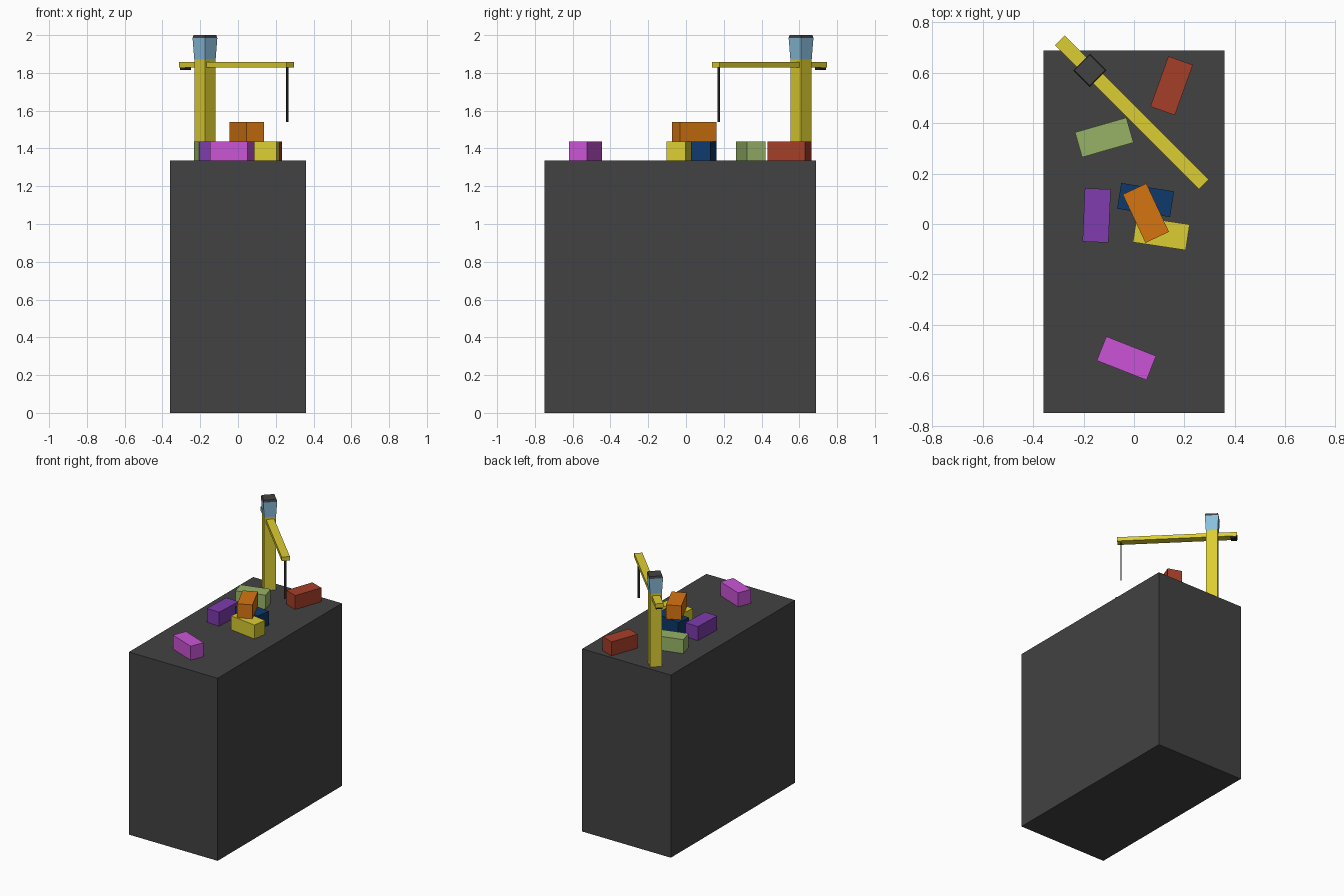
import bpy, bmesh, math
from mathutils import Matrix

if "Cube" in bpy.data.objects:
    bpy.data.objects.remove(bpy.data.objects["Cube"])


def lin(c):
    c /= 255
    return c / 12.92 if c <= 0.04045 else ((c + 0.055) / 1.055) ** 2.4


def mat(name, r, g, b):
    m = bpy.data.materials.new(name)
    m.diffuse_color = (lin(r), lin(g), lin(b), 1)
    m.use_nodes = True
    m.node_tree.nodes["Principled BSDF"].inputs["Base Color"].default_value = m.diffuse_color
    return m


YELLOW = mat("crane yellow", 220, 205, 50)
GREY = mat("dark grey", 66, 66, 66)
BLACK = mat("black", 38, 38, 40)
GLASS = mat("glass blue", 138, 190, 220)
RED = mat("brick red", 165, 62, 40)
GREEN = mat("sage green", 150, 178, 102)
PURPLE = mat("purple", 126, 60, 174)
NAVY = mat("navy", 14, 58, 108)
ORANGE = mat("orange", 214, 117, 17)
MAGENTA = mat("magenta", 203, 84, 214)


def block(name, material, x, y, z0, z1, lx, ly, deg=0, top=1.0):
    """Box standing from z0 to z1, turned by deg; top scales its upper face."""
    bm = bmesh.new()
    bmesh.ops.create_cube(bm, size=1)
    for v in bm.verts:
        s = top if v.co.z > 0 else 1
        v.co.x *= lx * s
        v.co.y *= ly * s
        v.co.z = z1 if v.co.z > 0 else z0
    bmesh.ops.transform(bm, verts=bm.verts, matrix=Matrix.Translation((x, y, 0)) @
                        Matrix.Rotation(math.radians(deg), 4, 'Z'))
    me = bpy.data.meshes.new(name)
    bm.to_mesh(me)
    bm.free()
    me.materials.append(material)
    ob = bpy.data.objects.new(name, me)
    bpy.context.collection.objects.link(ob)
    return ob


DECK = 1.336
H = 0.102

# Pier block
block("pier", GREY, 0, -0.03, 0, DECK, 0.718, 1.436)

# Crane: every part is turned 45 degrees and placed along the jib line
TX, TY, A = -0.175, 0.609, -45


def crane(name, material, along, z0, z1, lx, ly, top=1.0):
    d = along * math.sqrt(0.5)
    block(name, material, TX + d, TY - d, z0, z1, lx, ly, A, top)


crane("tower", YELLOW, 0, DECK, 1.872, 0.08, 0.08)
crane("cab", GLASS, 0, 1.872, 1.984, 0.08, 0.08, 1.16)
crane("cab_roof", GREY, 0, 1.984, 2.0, 0.093, 0.093, 0.92)
crane("jib", YELLOW, 0.236, 1.828, 1.857, 0.807, 0.055)
crane("counterweight", BLACK, -0.146, 1.816, 1.828, 0.04, 0.045)
crane("hoist_cable", BLACK, 0.615, 1.54, 1.828, 0.005, 0.014)

# Containers: name, material, x, y, angle, stack level
containers = [
    ("red_container", RED, 0.149, 0.548, 70.3, 0),
    ("green_container", GREEN, -0.118, 0.343, 16, 0),
    ("purple_container", PURPLE, -0.148, 0.034, 87.5, 0),
    ("navy_container", NAVY, 0.046, 0.095, -9, 0),
    ("yellow_container", YELLOW, 0.108, -0.037, -8.6, 0),
    ("magenta_container", MAGENTA, -0.030, -0.532, -21.5, 0),
    ("orange_container", ORANGE, 0.047, 0.043, -64.9, 1),
]
for name, m, x, y, deg, level in containers:
    z = DECK + level * H
    block(name, m, x, y, z, z + H, 0.212, 0.103, deg)
